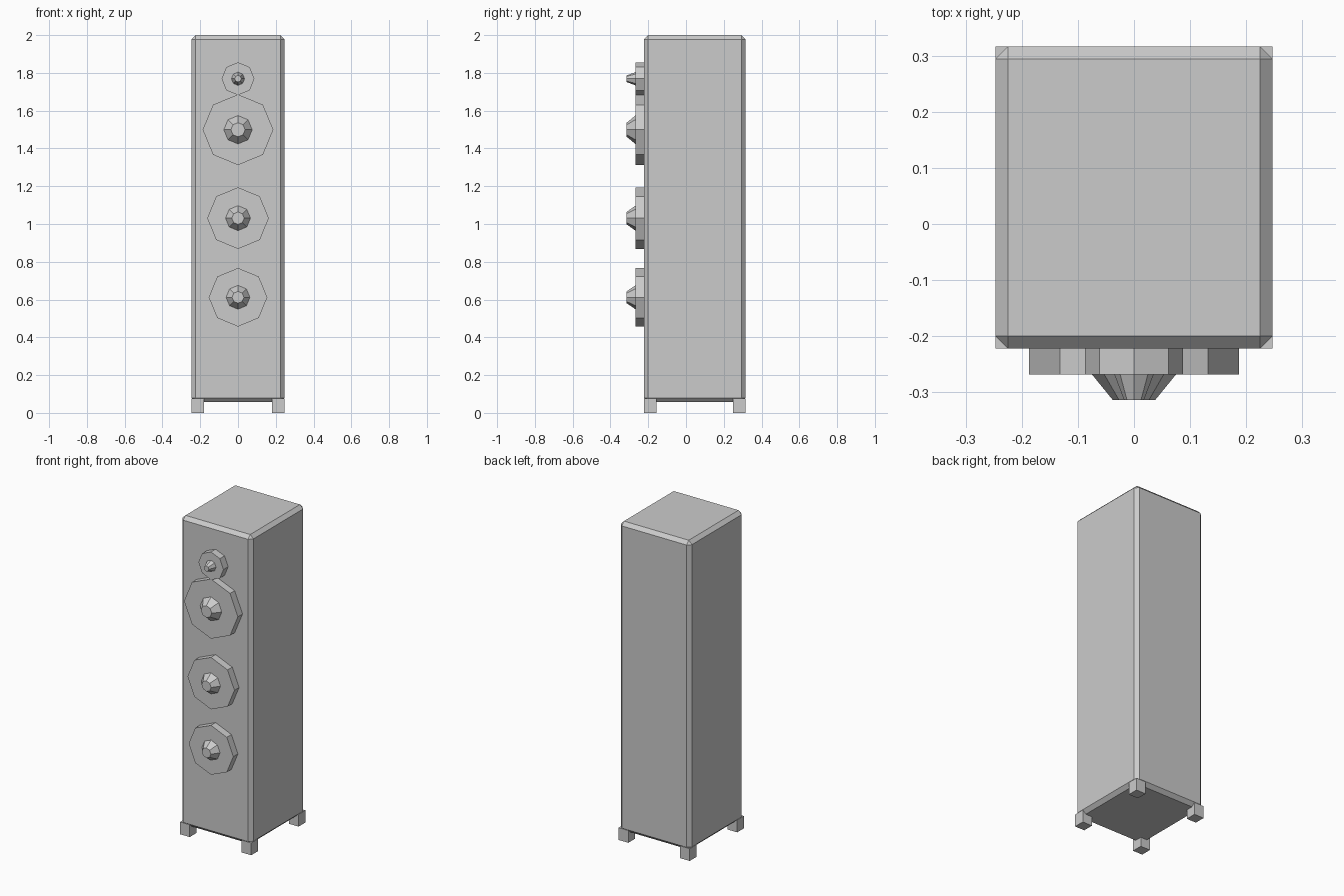
import bpy, bmesh
from math import pi
from mathutils import Matrix, Vector

if "Cube" in bpy.data.objects:
    bpy.data.objects.remove(bpy.data.objects["Cube"])

W, FRONT, BACK, TOP = 0.247, -0.222, 0.316, 2.0


def finish(name, bm):
    mesh = bpy.data.meshes.new(name)
    bm.to_mesh(mesh)
    bm.free()
    obj = bpy.data.objects.new(name, mesh)
    bpy.context.collection.objects.link(obj)
    return obj


def box(name, lo, hi, bevel=0):
    lo, hi = Vector(lo), Vector(hi)
    bm = bmesh.new()
    bmesh.ops.create_cube(bm, size=1, matrix=Matrix.Translation((lo + hi) / 2)
                          @ Matrix.Diagonal((*(hi - lo), 1)))
    if bevel:
        bmesh.ops.bevel(bm, geom=bm.edges[:], offset=bevel, segments=1,
                        profile=0.5, affect='EDGES')
    return finish(name, bm)


def octagon(name, z, r_back, r_front, y_back, y_front):
    bm = bmesh.new()
    bmesh.ops.create_cone(bm, cap_ends=True, segments=8, radius1=r_back,
                          radius2=r_front, depth=y_back - y_front,
                          matrix=Matrix.Translation((0, (y_back + y_front) / 2, z))
                          @ Matrix.Rotation(pi / 2, 4, 'X'))
    return finish(name, bm)


# Cabinet with chamfered edges
box("cabinet", (-W, FRONT, 0.058), (W, BACK, TOP), 0.022)

# Corner feet
S = 0.067
for side, x in (("left", -W), ("right", W - S)):
    for end, y in (("front", FRONT), ("back", BACK - S)):
        box(f"foot_{end}_{side}", (x, y, 0), (x + S, y + S, 0.077))

# Drivers: octagonal rim plus tapered centre cap (height, rim radius, cap radius)
drivers = {
    "tweeter": (1.769, 0.087, 0.035),
    "midrange": (1.499, 0.187, 0.075),
    "upper_woofer": (1.031, 0.163, 0.066),
    "lower_woofer": (0.612, 0.155, 0.063),
}
for name, (z, rim, cap) in drivers.items():
    octagon(name + "_rim", z, rim, rim, FRONT, -0.268)
    octagon(name + "_cap", z, cap, cap / 2, -0.268, -0.314)
